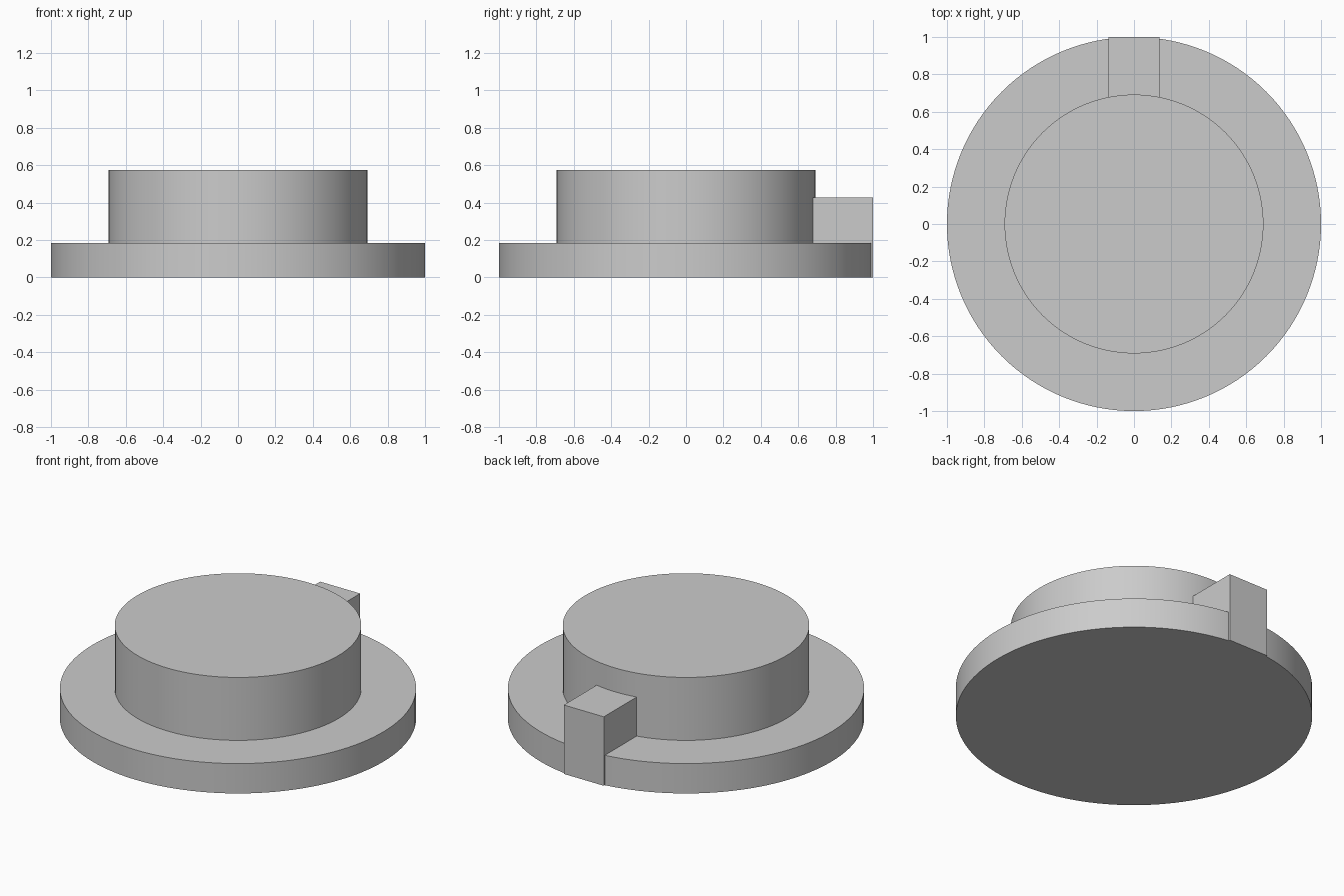
import bpy
import math

cube = bpy.data.objects.get("Cube")
if cube:
    bpy.data.objects.remove(cube, do_unlink=True)

# Single plain grey material
GREY = (0.6, 0.6, 0.6, 1.0)
grey = bpy.data.materials.new("plain grey")
grey.use_nodes = True
grey.diffuse_color = GREY
grey.node_tree.nodes["Principled BSDF"].inputs["Base Color"].default_value = GREY


def disc(name, radius, bottom, top):
    """Upright smooth-sided cylinder between two heights."""
    bpy.ops.mesh.primitive_cylinder_add(
        vertices=128, radius=radius, depth=top - bottom,
        location=(0, 0, (bottom + top) / 2))
    obj = bpy.context.object
    obj.name = name
    obj.data.materials.append(grey)
    bpy.ops.object.shade_smooth_by_angle(angle=math.radians(30))
    return obj


def block(name, low, high):
    """Box between two opposite corners."""
    bpy.ops.mesh.primitive_cube_add(
        size=1, location=[(a + b) / 2 for a, b in zip(low, high)])
    obj = bpy.context.object
    obj.name = name
    obj.scale = [b - a for a, b in zip(low, high)]
    bpy.ops.object.transform_apply(location=False, rotation=False, scale=True)
    obj.data.materials.append(grey)
    return obj


# Wide flange and the raised boss on top of it
FLANGE_TOP = 0.185
disc("flange", 1.0, 0.0, FLANGE_TOP)
disc("boss", 0.692, FLANGE_TOP, 0.575)

# Locating key at the back, running from the boss to the flange rim
block("locating_key", (-0.137, 0.6, 0.0), (0.137, 1.0, 0.427))
